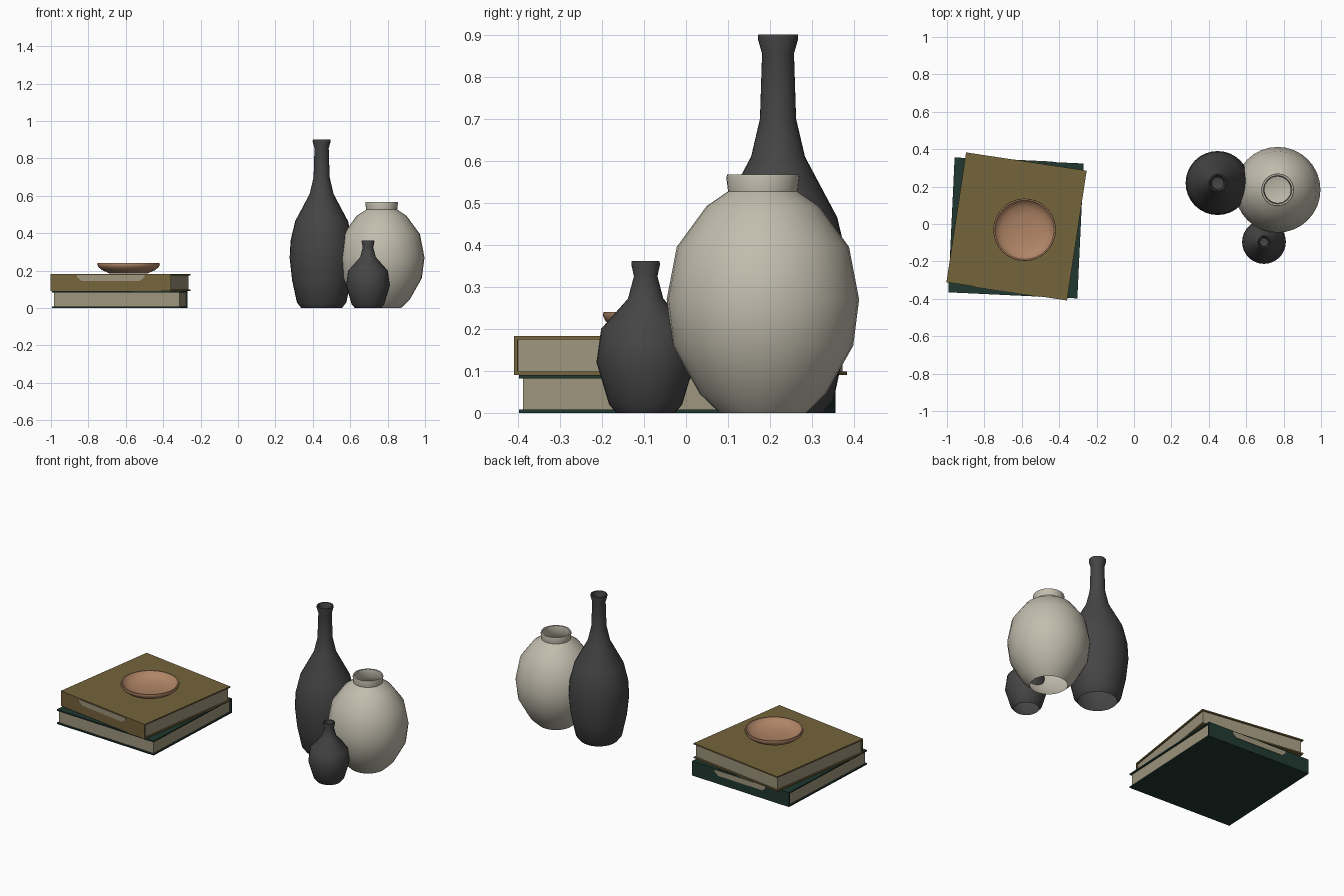
import bpy, bmesh, math
from mathutils import Matrix, Vector

if "Cube" in bpy.data.objects:
    bpy.data.objects.remove(bpy.data.objects["Cube"])


def material(name, rgb):
    # sRGB in, linear out
    m = bpy.data.materials.new(name)
    lin = [c / 12.92 if c <= 0.04045 else ((c + 0.055) / 1.055) ** 2.4 for c in rgb]
    m.diffuse_color = (*lin, 1)
    m.use_nodes = True
    m.node_tree.nodes["Principled BSDF"].inputs["Base Color"].default_value = m.diffuse_color
    return m


CHARCOAL = material("charcoal", (0.27, 0.27, 0.27))
CREAM = material("cream", (0.76, 0.74, 0.68))
OLIVE = material("olive", (0.46, 0.395, 0.235))
GREEN = material("dark green", (0.125, 0.215, 0.185))
PAPER = material("paper", (0.62, 0.585, 0.49))
CLAY = material("clay", (0.69, 0.52, 0.40))


def finish(bm, name, mat, matrix, smooth=False):
    mesh = bpy.data.meshes.new(name)
    bm.to_mesh(mesh)
    bm.free()
    mesh.materials.append(mat)
    ob = bpy.data.objects.new(name, mesh)
    bpy.context.collection.objects.link(ob)
    ob.matrix_world = matrix
    if smooth:
        bpy.context.view_layer.objects.active = ob
        ob.select_set(True)
        bpy.ops.object.shade_smooth_by_angle(angle=math.radians(50))
        ob.select_set(False)
    return ob


def lathe(name, profile, x, y, mat, sides=32):
    # profile runs from the foot up the outside, over the rim and down inside
    bm = bmesh.new()
    rings = []
    for r, z in profile:
        if r == 0:
            rings.append([bm.verts.new((0, 0, z))] * sides)
        else:
            rings.append([bm.verts.new((r * math.cos(2 * math.pi * i / sides),
                                        r * math.sin(2 * math.pi * i / sides), z))
                          for i in range(sides)])
    for a, b in zip(rings, rings[1:]):
        for i in range(sides):
            j = (i + 1) % sides
            quad = list(dict.fromkeys((a[i], a[j], b[j], b[i])))
            bm.faces.new(quad)
    return finish(bm, name, mat, Matrix.Translation((x, y, 0)), True)


def add_box(bm, lo, hi):
    size = Vector(hi) - Vector(lo)
    mid = (Vector(hi) + Vector(lo)) / 2
    bmesh.ops.create_cube(bm, size=1, matrix=Matrix.Translation(mid) @ Matrix.Diagonal((*size, 1)))


def book(name, x, y, z, angle, w, d, h, spine, mat):
    # spine is -1 for a front spine, +1 for a back spine
    mw = Matrix.Translation((x, y, z)) @ Matrix.Rotation(math.radians(angle), 4, 'Z')
    if spine > 0:
        mw = mw @ Matrix.Rotation(math.pi, 4, 'Z')
    t = 0.008
    # boards and spine
    bm = bmesh.new()
    add_box(bm, (-w / 2, -d / 2, 0), (w / 2, d / 2, t))
    add_box(bm, (-w / 2, -d / 2, h - t), (w / 2, d / 2, h))
    add_box(bm, (-w / 2, -d / 2, t), (w / 2, -d / 2 + t, h - t))
    finish(bm, name + "_cover", mat, mw)
    # page block, slightly recessed
    bm = bmesh.new()
    g = 0.009
    add_box(bm, (-w / 2 + g, -d / 2 + t, t), (w / 2 - g, d / 2 - g, h - t))
    finish(bm, name + "_pages", PAPER, mw)
    # spine label with cut corners
    bm = bmesh.new()
    a, b, c = 0.182, 0.016, 0.012
    outline = [(-a, b), (-a, b - c), (-a + 0.025, -b), (a - 0.025, -b), (a, b - c), (a, b)]
    face = bm.faces.new([bm.verts.new((u, -d / 2 - 0.003, h - 0.022 + v)) for u, v in outline])
    ext = bmesh.ops.extrude_face_region(bm, geom=[face])
    bmesh.ops.translate(bm, vec=(0, 0.004, 0),
                        verts=[v for v in ext["geom"] if isinstance(v, bmesh.types.BMVert)])
    bmesh.ops.recalc_face_normals(bm, faces=bm.faces)
    finish(bm, name + "_label", PAPER, mw)


# book stack
book("lower_book", -0.631, -0.021, 0.0, -2.7, 0.691, 0.722, 0.09, 1, GREEN)
book("upper_book", -0.628, -0.013, 0.09, -8.6, 0.652, 0.702, 0.093, -1, OLIVE)

# shallow dish
lathe("dish", [(0, 0.184), (0.1, 0.184), (0.112, 0.19), (0.14, 0.202), (0.16, 0.218),
               (0.167, 0.232), (0.165, 0.24), (0.158, 0.24), (0.15, 0.228),
               (0.125, 0.212), (0.08, 0.202), (0, 0.198)], -0.585, -0.031, CLAY)

# vases
lathe("tall_vase", [(0.108, 0), (0.132, 0.03), (0.158, 0.15), (0.171, 0.27), (0.166, 0.36),
                    (0.141, 0.465), (0.064, 0.61), (0.043, 0.70), (0.038, 0.855),
                    (0.048, 0.89), (0.047, 0.9), (0.041, 0.9), (0.031, 0.855),
                    (0.034, 0.70), (0, 0.69)], 0.447, 0.219, CHARCOAL)
lathe("round_vase", [(0.103, 0), (0.150, 0.045), (0.215, 0.16), (0.229, 0.27), (0.205, 0.395),
                     (0.134, 0.492), (0.083, 0.527), (0.087, 0.56), (0.085, 0.567),
                     (0.076, 0.567), (0.070, 0.527), (0.09, 0.49), (0, 0.46)],
      0.768, 0.183, CREAM)
lathe("small_vase", [(0.070, 0), (0.087, 0.02), (0.117, 0.12), (0.106, 0.2), (0.042, 0.272),
                     (0.028, 0.325), (0.034, 0.353), (0.033, 0.361), (0.027, 0.361),
                     (0.021, 0.325), (0.03, 0.275), (0, 0.265)], 0.695, -0.096, CHARCOAL)
